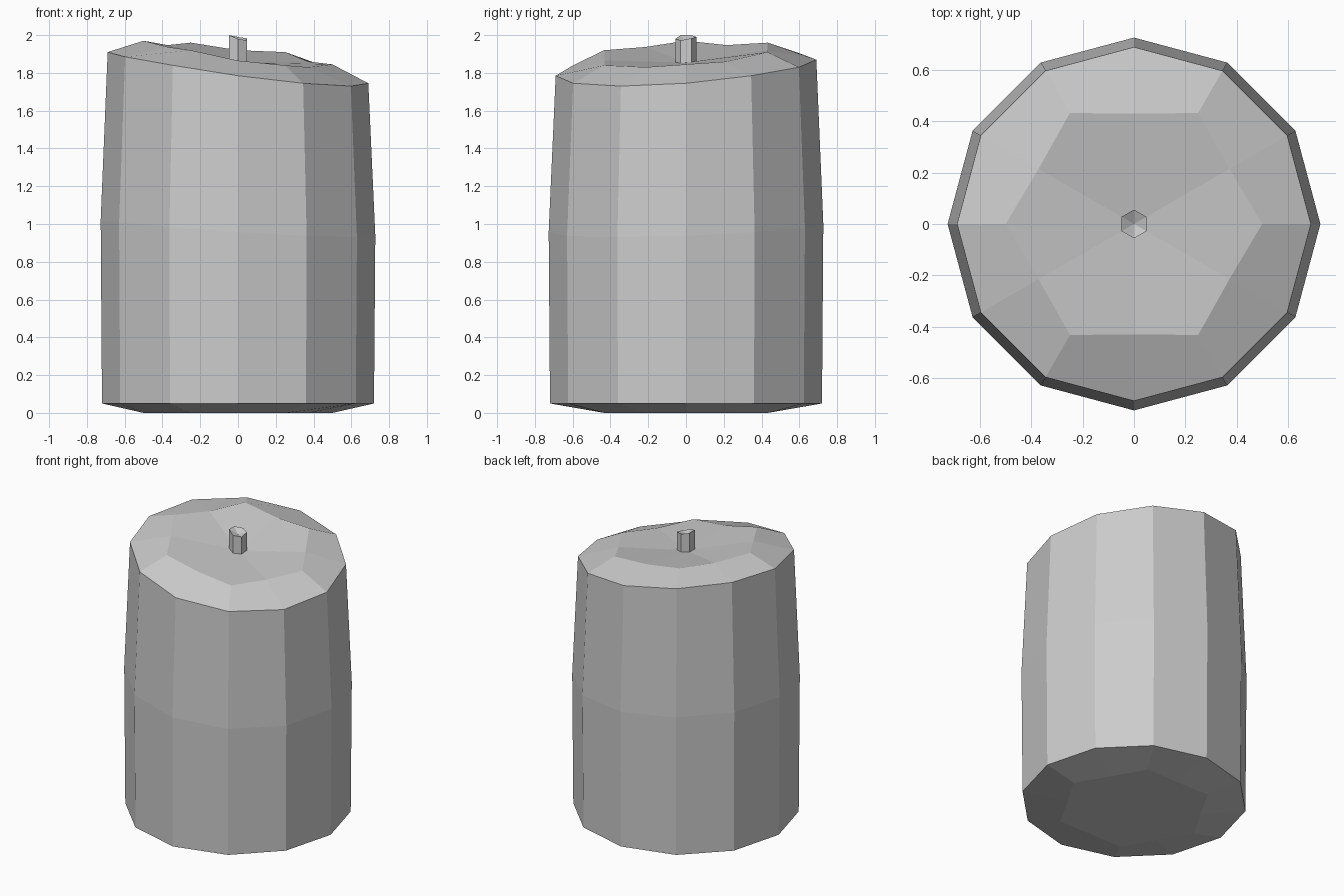
import bpy, bmesh, math

if "Cube" in bpy.data.objects:
    bpy.data.objects.remove(bpy.data.objects["Cube"])


def ring(bm, radius, heights, n=12, start=0.0):
    """Ring of vertices; radius and heights may be single numbers or per-vertex lists."""
    verts = []
    for i in range(n):
        a = math.radians(start) + 2 * math.pi * i / n
        r = radius[i % len(radius)] if isinstance(radius, list) else radius
        z = heights[i] if isinstance(heights, list) else heights
        verts.append(bm.verts.new((r * math.cos(a), r * math.sin(a), z)))
    return verts


def bridge(bm, low, high):
    n = len(low)
    for i in range(n):
        j = (i + 1) % n
        bm.faces.new((low[i], low[j], high[j], high[i]))


def finish(bm, name):
    bmesh.ops.recalc_face_normals(bm, faces=bm.faces[:])
    mesh = bpy.data.meshes.new(name)
    bm.to_mesh(mesh)
    bm.free()
    obj = bpy.data.objects.new(name, mesh)
    bpy.context.collection.objects.link(obj)
    return obj


# Wax body: twelve sides, tilted burnt rim, hexagonal inner ring
rim = [1.745, 1.785, 1.83, 1.87, 1.905, 1.92, 1.91, 1.885, 1.84, 1.785, 1.745, 1.73]
lip = [1.845, 1.86, 1.91, 1.92, 1.96, 1.947, 1.97, 1.937, 1.92, 1.865, 1.84, 1.83]
inner = [0.5, 0.43]

bm = bmesh.new()
rings = [
    ring(bm, inner, 0.0),
    ring(bm, 0.72, 0.05),
    ring(bm, 0.727, [(z + 0.05) / 2 + 0.04 for z in rim]),
    ring(bm, 0.69, rim),
    ring(bm, inner, lip),
]
for low, high in zip(rings, rings[1:]):
    bridge(bm, low, high)

# Close both ends with three-way quads around a centre point
for end, z in ((rings[0], 0.0), (rings[-1], 1.855)):
    centre = bm.verts.new((0, 0, z))
    for i in range(1, 12, 2):
        bm.faces.new((centre, end[i], end[(i + 1) % 12], end[(i + 2) % 12]))
finish(bm, "candle_body")

# Wick: six-sided post with an uneven, slightly hollow tip
bm = bmesh.new()
base = ring(bm, 0.056, 1.84, 6, 30)
tip = ring(bm, 0.056, [1.983, 1.99, 2.0, 2.0, 1.98, 1.972], 6, 30)
bridge(bm, base, tip)
bm.faces.new(base)
dip = bm.verts.new((0, 0, 1.965))
for i in range(6):
    bm.faces.new((tip[i], tip[(i + 1) % 6], dip))
finish(bm, "candle_wick")
